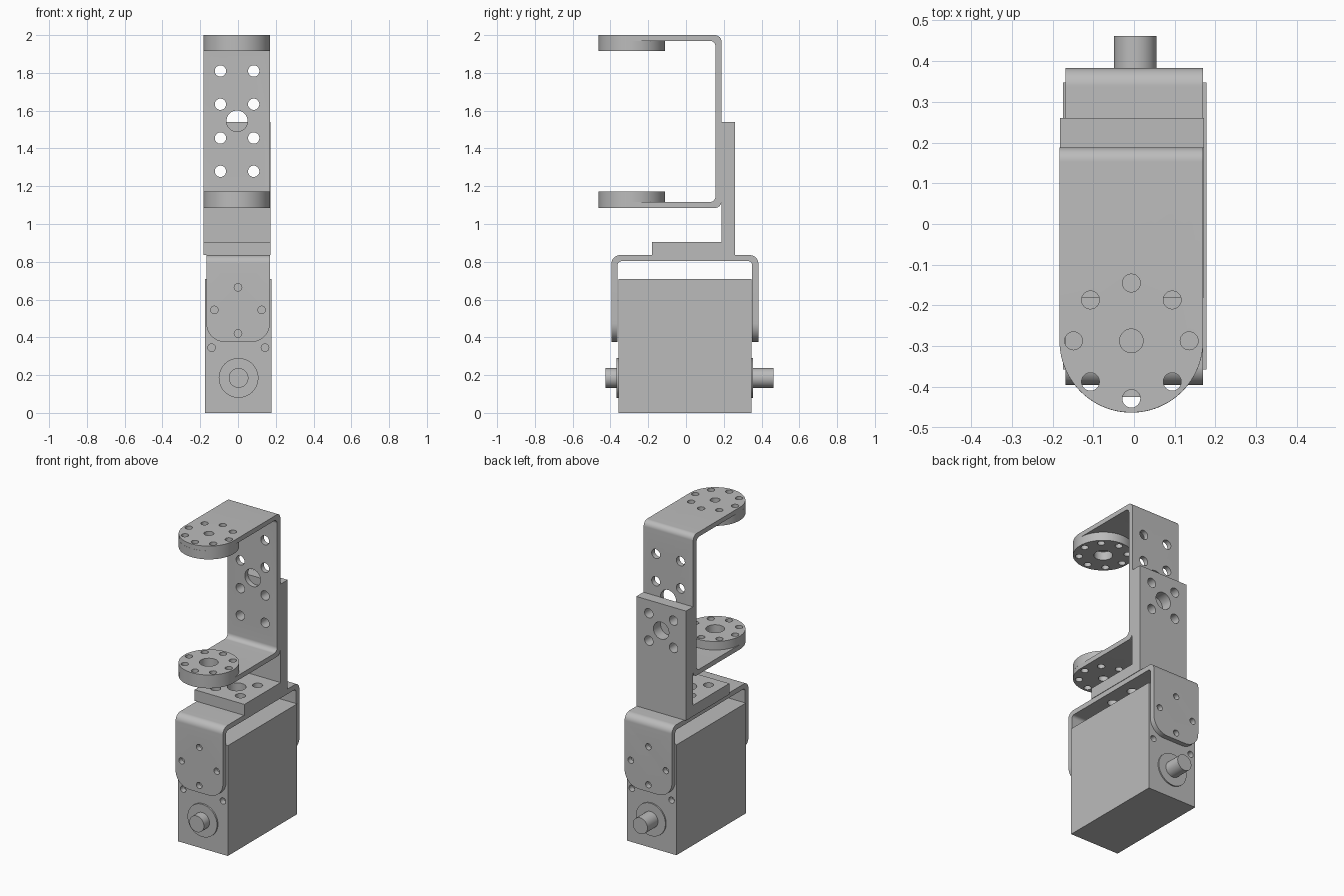
import bpy, bmesh, math
from mathutils import Vector

if "Cube" in bpy.data.objects:
    bpy.data.objects.remove(bpy.data.objects["Cube"], do_unlink=True)

grey = bpy.data.materials.new("plain grey")
grey.use_nodes = True
colour = (0.5, 0.5, 0.5, 1)
grey.diffuse_color = colour
grey.node_tree.nodes["Principled BSDF"].inputs["Base Color"].default_value = colour


def place(axis, u, v, w):
    """Profile point (u, v) at depth w along the axis."""
    return {"x": (w, u, v), "y": (u, w, v), "z": (u, v, w)}[axis]


def round_corners(points, steps=12):
    """Points are (u, v, radius); each corner becomes an arc."""
    out = []
    for i, (u, v, r) in enumerate(points):
        p = Vector((u, v))
        if r == 0:
            out.append(p)
            continue
        a = (Vector(points[i - 1][:2]) - p).normalized()
        b = (Vector(points[(i + 1) % len(points)][:2]) - p).normalized()
        for k in range(steps + 1):
            t = k / steps * math.pi / 2
            q = p + a * r * (1 - math.sin(t)) + b * r * (1 - math.cos(t))
            if not out or (q - out[-1]).length > 1e-5:
                out.append(q)
    return out


def circle(u, v, r, n=32):
    return [Vector((u + r * math.cos(2 * math.pi * k / n),
                    v + r * math.sin(2 * math.pi * k / n))) for k in range(n)]


def prism(name, outlines, axis, lo, hi):
    """Extrude one or more closed outlines along an axis."""
    bm = bmesh.new()
    for line in outlines:
        face = bm.faces.new([bm.verts.new(place(axis, p.x, p.y, lo)) for p in line])
        new = bmesh.ops.extrude_face_region(bm, geom=[face])["geom"]
        shift = Vector(place(axis, 0, 0, hi - lo))
        bmesh.ops.translate(bm, vec=shift, verts=[g for g in new if isinstance(g, bmesh.types.BMVert)])
    bmesh.ops.recalc_face_normals(bm, faces=bm.faces[:])
    mesh = bpy.data.meshes.new(name)
    bm.to_mesh(mesh)
    bm.free()
    mesh.materials.append(grey)
    ob = bpy.data.objects.new(name, mesh)
    bpy.context.collection.objects.link(ob)
    return ob


def select(ob):
    bpy.ops.object.select_all(action="DESELECT")
    ob.select_set(True)
    bpy.context.view_layer.objects.active = ob


def cut(ob, outlines, axis, lo, hi, operation="DIFFERENCE"):
    tool = prism("cutter", outlines, axis, lo, hi)
    mod = ob.modifiers.new("cut", "BOOLEAN")
    mod.operation, mod.solver, mod.object = operation, "EXACT", tool
    select(ob)
    bpy.ops.object.modifier_apply(modifier=mod.name)
    bpy.data.objects.remove(tool, do_unlink=True)


def box(u0, u1, v0, v1):
    return round_corners([(u0, v0, 0), (u1, v0, 0), (u1, v1, 0), (u0, v1, 0)])


def square_holes(u, v, r=0.03, s=0.088):
    return [circle(u + a * s, v + b * s, r) for a in (-1, 1) for b in (-1, 1)]


# Motor body with blind screw holes
body = prism("motor_body", [box(-0.175, 0.178, 0, 0.71)], "y", -0.358, 0.347)
screws = [circle(x, 0.345, 0.02) for x in (-0.14, 0.143)]
cut(body, screws, "y", -0.5, -0.32)
cut(body, screws, "y", 0.31, 0.5)

# Shaft collars and pins
shaft = (0.003, 0.185)
parts = [body]
for side, inner, collar, tip in (("front", -0.34, -0.368, -0.425), ("back", 0.33, 0.355, 0.462)):
    for name, r, end in (("collar", 0.105, collar), ("shaft", 0.052, tip)):
        parts.append(prism(f"{side}_{name}", [circle(*shaft, r, 48)], "y", min(inner, end), max(inner, end)))

# Lower bracket: inverted U straddling the motor
t = 0.033
lower = prism("lower_bracket", [round_corners([
    (-0.395, 0.375, 0), (-0.395, 0.835, 0.045), (0.383, 0.835, 0.045), (0.383, 0.375, 0),
    (0.383 - t, 0.375, 0), (0.383 - t, 0.803, 0.02), (-0.395 + t, 0.803, 0.02),
    (-0.395 + t, 0.375, 0)])], "x", -0.168, 0.169)
cut(lower, [round_corners([(-0.168, 0.375, 0.1), (0.169, 0.375, 0.1), (0.169, 0.9, 0), (-0.168, 0.9, 0)])],
    "y", -0.6, 0.6, "INTERSECT")
cut(lower, [circle(x, z, 0.02) for x, z in ((0, 0.665), (-0.125, 0.545), (0.125, 0.545), (0, 0.42))],
    "y", -0.6, 0.6)
cut(lower, square_holes(-0.005, -0.007) + [circle(-0.005, -0.007, 0.055)], "z", 0.7, 0.9)

# Thick angle plate joining the two brackets
angle = prism("angle_plate", [round_corners([
    (-0.18, 0.835, 0), (0.26, 0.835, 0), (0.26, 1.54, 0), (0.188, 1.54, 0),
    (0.188, 0.906, 0), (-0.18, 0.906, 0)])], "x", -0.182, 0.172)
cut(angle, square_holes(-0.005, 1.367) + [circle(-0.005, 1.367, 0.055)], "y", 0.1, 0.4)
cut(angle, square_holes(-0.005, -0.007) + [circle(-0.005, -0.007, 0.055)], "z", 0.7, 1.0)

# Upper bracket: C shape opening to the front, with round arm ends
upper = prism("upper_bracket", [round_corners([
    (-0.463, 1.085, 0), (0.188, 1.085, 0.035), (0.188, 2.0, 0.035), (-0.463, 2.0, 0),
    (-0.463, 1.97, 0), (0.156, 1.97, 0.03), (0.156, 1.116, 0.03), (-0.463, 1.116, 0)])],
    "x", -0.183, 0.17)
cx, cy, rad = -0.0065, -0.287, 0.1765
cut(upper, [round_corners([(-0.183, -0.463, rad), (0.17, -0.463, rad), (0.17, 0.4, 0), (-0.183, 0.4, 0)], 24)],
    "z", 0.9, 2.2, "INTERSECT")
cut(upper, square_holes(-0.005, 1.367) + square_holes(-0.005, 1.722) + [circle(-0.005, 1.545, 0.056)],
    "y", 0.05, 0.4)
ring = [circle(cx + 0.142 * math.cos(k * math.pi / 4), cy + 0.142 * math.sin(k * math.pi / 4), 0.022, 24)
        for k in range(8)]
cut(upper, ring + [circle(cx, cy, 0.029)], "z", 0.9, 2.2)

# Horn discs inside the arms
for name, lo, hi in (("upper_disc", 1.915, 1.97), ("lower_disc", 1.116, 1.171)):
    disc = prism(name, [circle(cx, cy, rad, 96)], "z", lo, hi)
    cut(disc, ring + [circle(cx, cy, 0.055)], "z", lo - 0.1, hi + 0.1)
    parts.append(disc)

for ob in parts + [lower, angle, upper]:
    select(ob)
    bpy.ops.object.shade_smooth_by_angle(angle=math.radians(30))
